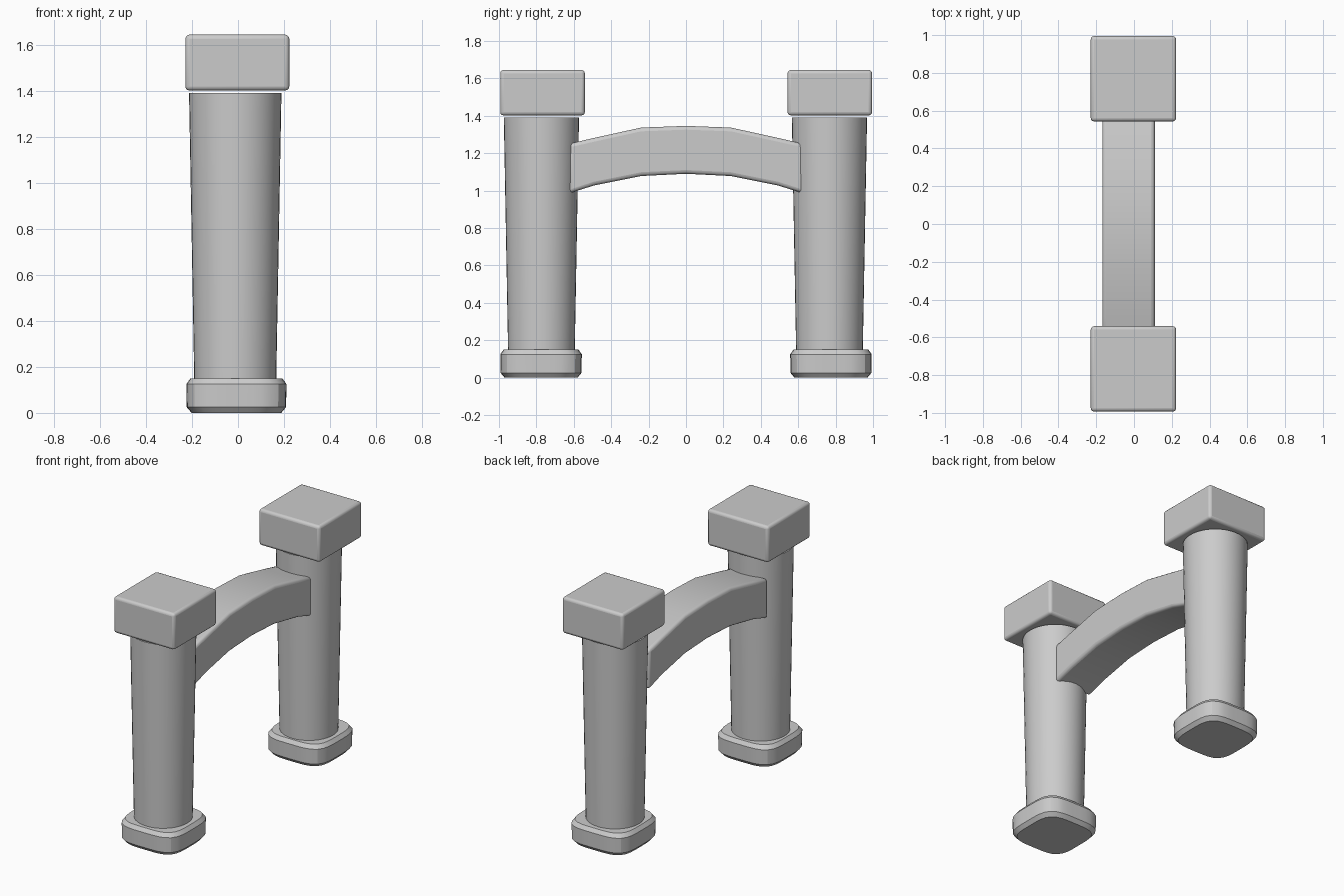
import bpy, bmesh, math

if "Cube" in bpy.data.objects:
    bpy.data.objects.remove(bpy.data.objects["Cube"])


def loft(name, rings, angle=35):
    """Skin equal-sized rings of points and close both ends."""
    bm = bmesh.new()
    loops = [[bm.verts.new(p) for p in ring] for ring in rings]
    n = len(loops[0])
    for a, b in zip(loops, loops[1:]):
        for i in range(n):
            j = (i + 1) % n
            bm.faces.new((a[i], a[j], b[j], b[i]))
    bm.faces.new(loops[0][::-1])
    bm.faces.new(loops[-1])
    bmesh.ops.recalc_face_normals(bm, faces=bm.faces)
    mesh = bpy.data.meshes.new(name)
    bm.to_mesh(mesh)
    bm.free()
    ob = bpy.data.objects.new(name, mesh)
    bpy.context.collection.objects.link(ob)
    bpy.context.view_layer.objects.active = ob
    ob.select_set(True)
    bpy.ops.object.shade_smooth_by_angle(angle=math.radians(angle))
    ob.select_set(False)
    return ob


def ring(cx, cy, z, r, power=2.0, n=40):
    """Superellipse: power 2 is a circle, higher is a rounded square."""
    pts = []
    for i in range(n):
        c, s = math.cos(math.tau * i / n), math.sin(math.tau * i / n)
        k = r / (abs(c) ** power + abs(s) ** power) ** (1 / power)
        pts.append((cx + k * c, cy + k * s, z))
    return pts


def bevel(ob, width):
    mod = ob.modifiers.new("soft_edges", 'BEVEL')
    mod.width = width
    mod.segments = 3
    mod.limit_method = 'ANGLE'
    mod.angle_limit = math.radians(40)


def box_ring(cx, cy, z, h):
    return [(cx + sx * h, cy + sy * h, z)
            for sx, sy in ((-1, -1), (1, -1), (1, 1), (-1, 1))]


for side, s in (("front", -1), ("back", 1)):
    # rounded-square foot with chamfered rims
    fy = s * 0.775
    loft(side + "_foot", [ring(-0.007, fy, z, r, 4.0) for z, r in
                          ((0, 0.195), (0.025, 0.216), (0.125, 0.218), (0.15, 0.2))], 25)
    # pillar widening towards the top
    loft(side + "_pillar", [ring(-0.012, s * 0.77 - 0.003, z, r) for z, r in
                            ((0.13, 0.178), (1.392, 0.201))])
    # square block on top
    cap = loft(side + "_cap", [box_ring(-0.003, s * 0.768 + 0.001, z, 0.226)
                               for z in (1.402, 1.645)])
    bevel(cap, 0.018)

# arched beam between the pillars
half = [(0.628, 0.985, 1.25), (0.49, 1.028, 1.282), (0.24, 1.078, 1.337)]
path = [(-y, a, b) for y, a, b in half] + [(0, 1.09, 1.346)] + half[::-1]
beam = loft("arched_beam", [[(-0.168, y, a), (0.11, y, a), (0.11, y, b), (-0.168, y, b)]
                            for y, a, b in path])
bevel(beam, 0.02)
